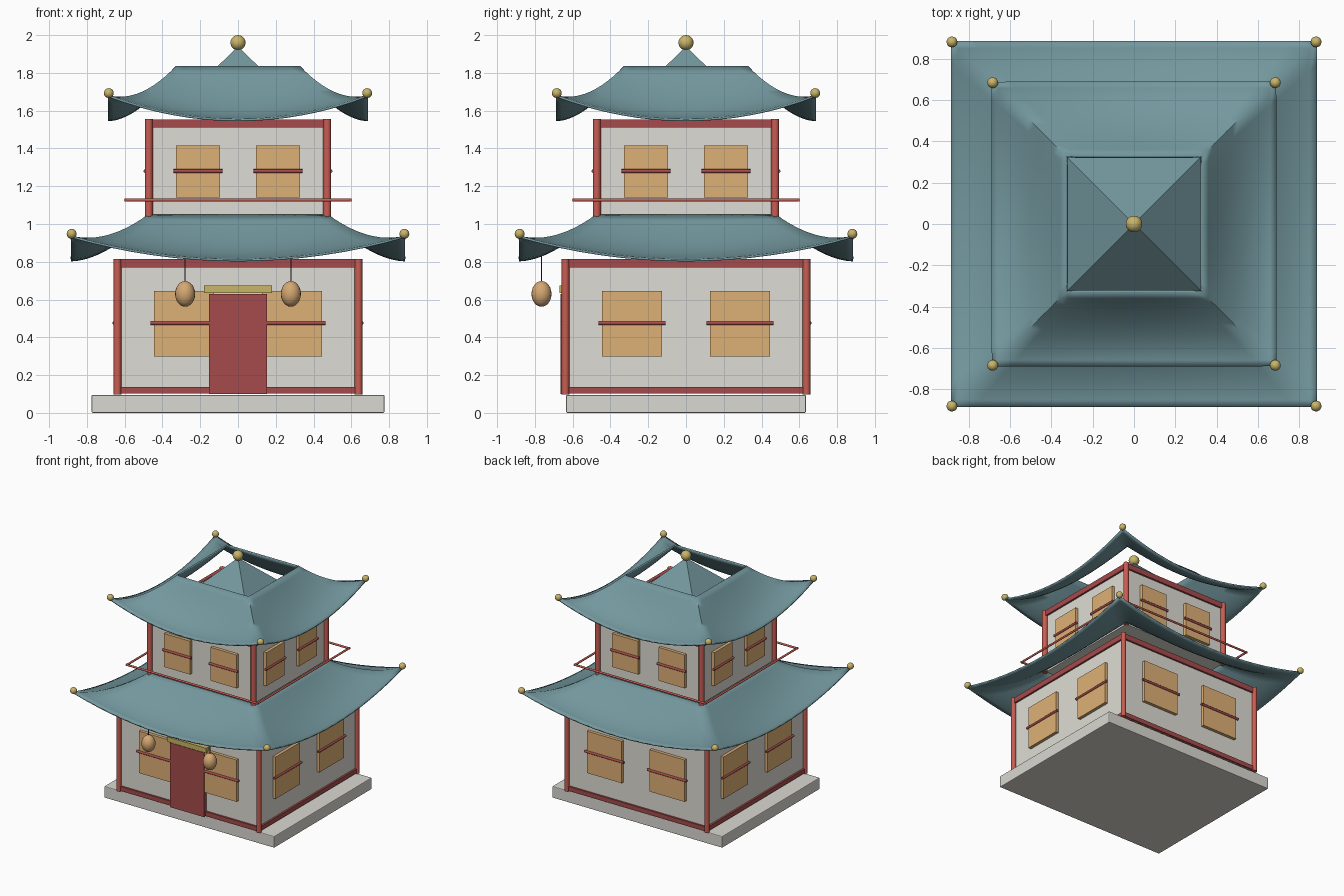
import bpy, bmesh
from math import pi, radians
from mathutils import Matrix, Vector

if "Cube" in bpy.data.objects:
    bpy.data.objects.remove(bpy.data.objects["Cube"], do_unlink=True)


def material(name, r, g, b):
    m = bpy.data.materials.new(name)
    m.use_nodes = True
    m.diffuse_color = (r, g, b, 1)
    node = next(n for n in m.node_tree.nodes if n.type == 'BSDF_PRINCIPLED')
    node.inputs["Base Color"].default_value = (r, g, b, 1)
    node.inputs["Roughness"].default_value = 0.8
    return m


PLASTER = material("plaster white", 0.73, 0.72, 0.66)
STONE = material("pale stone", 0.70, 0.69, 0.64)
RED = material("post red", 0.58, 0.11, 0.085)
DARK_RED = material("dark red", 0.38, 0.07, 0.07)
TEAL = material("roof teal", 0.17, 0.31, 0.34)
GOLD = material("gold", 0.58, 0.46, 0.14)
PAPER = material("window paper", 0.73, 0.44, 0.18)
LANTERN = material("lantern tan", 0.66, 0.39, 0.17)
CORD = material("dark cord", 0.06, 0.04, 0.03)


def finish(name, bm, mat, smooth=None):
    bmesh.ops.recalc_face_normals(bm, faces=bm.faces)
    mesh = bpy.data.meshes.new(name)
    bm.to_mesh(mesh)
    bm.free()
    mesh.materials.append(mat)
    obj = bpy.data.objects.new(name, mesh)
    bpy.context.collection.objects.link(obj)
    if smooth:
        bpy.ops.object.select_all(action='DESELECT')
        obj.select_set(True)
        bpy.context.view_layer.objects.active = obj
        bpy.ops.object.shade_smooth_by_angle(angle=radians(smooth))
    return obj


def box(name, center, size, mat, turn=0):
    bm = bmesh.new()
    bmesh.ops.create_cube(bm, size=1, matrix=Matrix.Rotation(turn, 4, 'Z')
                          @ Matrix.Translation(center) @ Matrix.Diagonal((*size, 1)))
    return finish(name, bm, mat)


def rod(name, start, end, radius, mat, turn=0):
    a, b = Vector(start), Vector(end)
    aim = (b - a).to_track_quat('Z', 'Y').to_matrix().to_4x4()
    bm = bmesh.new()
    bmesh.ops.create_cone(bm, cap_ends=True, segments=12, radius1=radius, radius2=radius,
                          depth=(b - a).length, matrix=Matrix.Rotation(turn, 4, 'Z')
                          @ Matrix.Translation((a + b) / 2) @ aim)
    return finish(name, bm, mat, 40)


def ball(name, center, radii, mat):
    bm = bmesh.new()
    bmesh.ops.create_uvsphere(bm, u_segments=20, v_segments=12, radius=1,
                              matrix=Matrix.Translation(center) @ Matrix.Diagonal((*radii, 1)))
    return finish(name, bm, mat, 60)


def roof(name, top_half, eave_half, z_top, z_eave, lift, rows=12, cols=16):
    """Open square skirt that sags down the slope and sweeps up at the corners."""
    bm = bmesh.new()
    rings = []
    for i in range(rows + 1):
        t = i / rows
        w = top_half + (eave_half - top_half) * t
        ring = []
        for k in range(4):
            for j in range(cols):
                s = 2 * j / cols - 1
                z = z_eave + (z_top - z_eave) * (1 - t) ** 1.8 + lift * t * s * s
                ring.append(bm.verts.new(Matrix.Rotation(k * pi / 2, 3, 'Z')
                                         @ Vector((s * w, -w, z))))
        rings.append(ring)
    n = 4 * cols
    for upper, lower in zip(rings, rings[1:]):
        for j in range(n):
            bm.faces.new((upper[j], lower[j], lower[(j + 1) % n], upper[(j + 1) % n]))
    obj = finish(name, bm, TEAL, 65)
    shell = obj.modifiers.new("thickness", 'SOLIDIFY')
    shell.thickness = 0.012
    shell.offset = 0
    # Gold knobs on the swept corners
    for x in (-1, 1):
        for y in (-1, 1):
            ball(name + "_corner_knob", (x * (eave_half - 0.004), y * (eave_half - 0.004),
                 z_eave + lift + 0.015), (0.026,) * 3, GOLD)


def storey(name, half, post_at, post_r, z0, z1, beams, win_x, win_z, win_size, bar_z, bar_half):
    """Walled box with corner posts, beams and two barred windows on each side."""
    box(name + "_walls", (0, 0, (z0 + z1) / 2), (2 * half, 2 * half, z1 - z0 - 0.01), PLASTER)
    for k in range(4):
        turn = k * pi / 2
        rod(name + "_post", (post_at, -post_at, z0), (post_at, -post_at, z1), post_r, RED, turn)
        for z, height in beams:
            box(name + "_beam", (0, -half, z), (2 * post_at, 0.03, height), DARK_RED, turn)
        for x in (-win_x, win_x):
            box(name + "_window", (x, -half - 0.005, win_z),
                (win_size[0], 0.04, win_size[1]), PAPER, turn)
            y = -half - 0.025
            rod(name + "_window_bar", (x - bar_half, y, bar_z), (x + bar_half, y, bar_z),
                0.01, DARK_RED, turn)


# Stone platform
platform = box("platform", (0, 0, 0.0475), (1.55, 1.27, 0.095), STONE)
bevel = platform.modifiers.new("soft edge", 'BEVEL')
bevel.width = 0.006
bevel.segments = 2

# Two storeys
storey("lower", 0.63, 0.638, 0.02, 0.097, 0.815, ((0.12, 0.036), (0.792, 0.044)),
       0.286, 0.472, (0.318, 0.345), 0.475, 0.178)
storey("upper", 0.465, 0.472, 0.021, 1.03, 1.555, ((1.532, 0.044),),
       0.212, 1.278, (0.235, 0.275), 1.28, 0.13)

# Roofs, cap and finial
roof("lower_roof", 0.475, 0.885, 1.045, 0.808, 0.125)
roof("upper_roof", 0.325, 0.688, 1.832, 1.55, 0.128)
bm = bmesh.new()
bmesh.ops.create_cone(bm, cap_ends=True, segments=4, radius1=0.345 * 2 ** 0.5, radius2=0,
                      depth=0.335, matrix=Matrix.Translation((0, 0, 1.7725))
                      @ Matrix.Rotation(pi / 4, 4, 'Z'))
finish("roof_cap", bm, TEAL)
ball("finial", (0, 0, 1.96), (0.04, 0.04, 0.04), GOLD)

# Balcony rail
for k in range(4):
    rod("balcony_rail", (-0.602, -0.595, 1.127), (0.602, -0.595, 1.127), 0.008, RED, k * pi / 2)

# Door and lintel
box("door", (0, -0.645, 0.365), (0.308, 0.04, 0.53), DARK_RED)
box("door_lintel", (0, -0.645, 0.655), (0.358, 0.05, 0.04), GOLD)

# Hanging lanterns
for x in (-0.28, 0.28):
    ball("lantern", (x, -0.765, 0.63), (0.053, 0.053, 0.068), LANTERN)
    rod("lantern_cord", (x, -0.765, 0.69), (x, -0.765, 0.83), 0.003, CORD)
